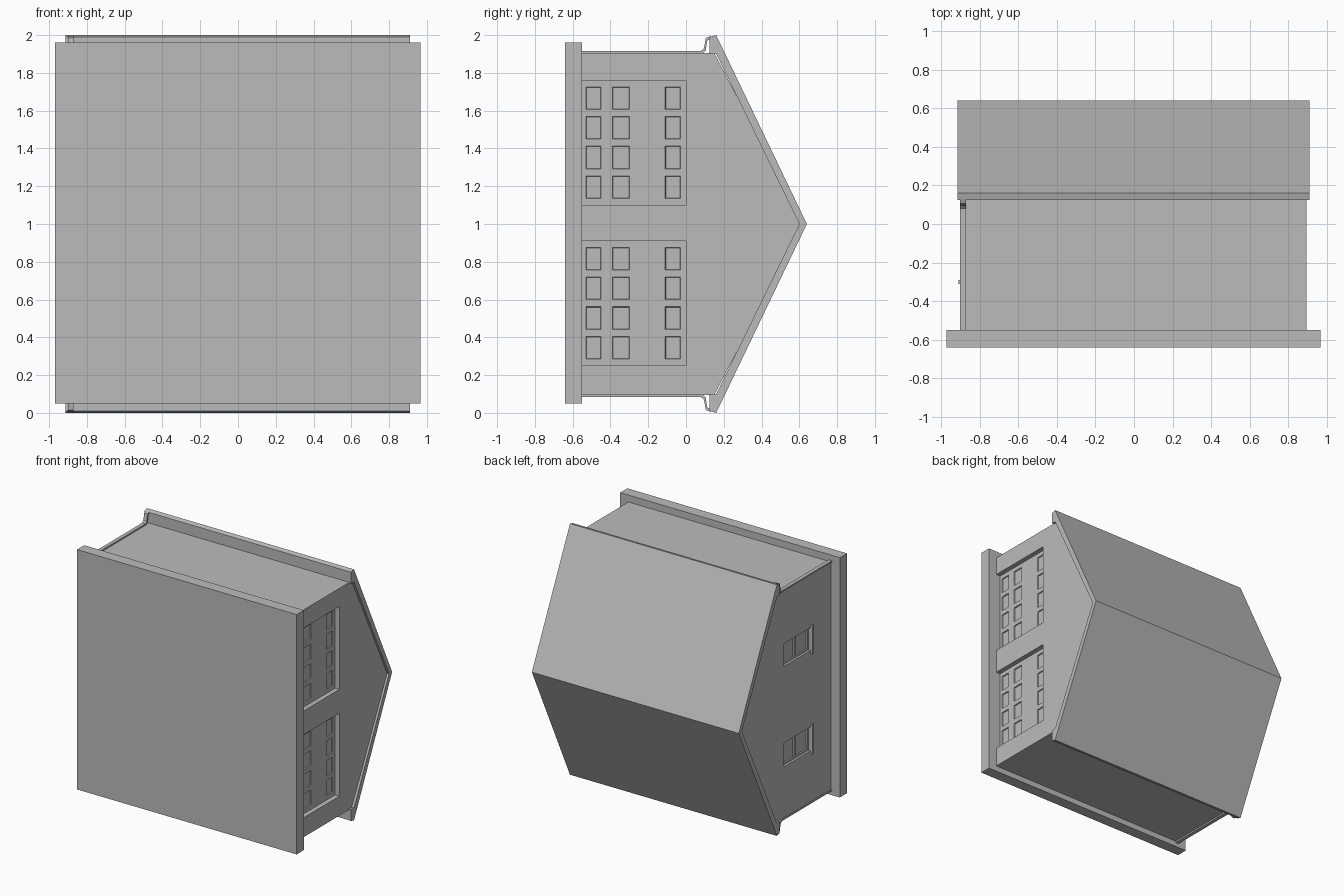
import bpy
import bmesh
from mathutils import Vector

old = bpy.data.objects.get("Cube")
if old:
    bpy.data.objects.remove(old, do_unlink=True)

GREY = (0.5, 0.5, 0.5, 1.0)
mat = bpy.data.materials.new("plain grey")
mat.use_nodes = True
mat.diffuse_color = GREY
mat.node_tree.nodes["Principled BSDF"].inputs["Base Color"].default_value = GREY


def finish(name, bm):
    bmesh.ops.recalc_face_normals(bm, faces=bm.faces)
    mesh = bpy.data.meshes.new(name)
    bm.to_mesh(mesh)
    bm.free()
    mesh.materials.append(mat)
    ob = bpy.data.objects.new(name, mesh)
    bpy.context.collection.objects.link(ob)
    return ob


def add_box(bm, xs, ys, zs):
    """Add a box given by its range on each axis."""
    verts = bmesh.ops.create_cube(bm, size=1)["verts"]
    for v in verts:
        v.co = Vector([(r[0] + r[1]) / 2 + c * (r[1] - r[0])
                       for c, r in zip(v.co, (xs, ys, zs))])


def boxes(name, ranges):
    bm = bmesh.new()
    for r in ranges:
        add_box(bm, *r)
    return finish(name, bm)


def prism(name, profile, x0, x1):
    """Extrude a (y, z) outline along x."""
    bm = bmesh.new()
    face = bm.faces.new([bm.verts.new((x0, y, z)) for y, z in profile])
    ext = bmesh.ops.extrude_face_region(bm, geom=[face])["geom"]
    moved = [v for v in ext if isinstance(v, bmesh.types.BMVert)]
    bmesh.ops.translate(bm, vec=(x1 - x0, 0, 0), verts=moved)
    return finish(name, bm)


def mirrored(half):
    """Complete an outline symmetric about z = 1."""
    return half + [(y, 2 - z) for y, z in reversed(half) if z != 1]


BASE_Y, DOOR_Y = -0.55, 0.0
WALL_L, WALL_R = -0.893, 0.893
DOORS = [(0.25, 0.91), (1.10, 1.76)]
WINDOWS = [(0.50, 0.69), (1.30, 1.48)]
WIN_Y = (-0.29, 0.045)
DOOR_X = WALL_R - 0.05
PANE_X = WALL_L + 0.03

# Ground slab
boxes("base_slab", [((-0.97, 0.965), (-0.64, BASE_Y), (0.05, 1.96))])

# Walls with gables, cut for the doors and windows
walls = prism("walls", mirrored([(BASE_Y, 0.095), (0.15, 0.095), (0.62, 1.0)]),
              WALL_L, WALL_R)
cuts = [((DOOR_X, 1.0), (BASE_Y - 0.02, DOOR_Y), z) for z in DOORS]
cuts += [((-1.0, PANE_X), WIN_Y, z) for z in WINDOWS]
cutter = boxes("opening_cutter", cuts)
cutter.hide_render = True
mod = walls.modifiers.new("openings", "BOOLEAN")
mod.object = cutter
mod.solver = "EXACT"
bpy.context.view_layer.objects.active = walls
bpy.ops.object.modifier_apply(modifier=mod.name)
bpy.data.objects.remove(cutter, do_unlink=True)

# Pitched roof with boxed eaves
outer = [(0.16, 0.0), (0.64, 1.0), (0.16, 2.0)]
inner = [(0.125, 1.99), (0.125, 1.90), (0.16, 1.90),
         (0.60, 1.0), (0.16, 0.10), (0.125, 0.10), (0.125, 0.01)]
prism("roof", outer + inner, -0.913, 0.91)

# Downspouts, one on each eave
spout = [(BASE_Y, 1.905), (0.09, 1.905), (0.105, 1.92), (0.112, 1.97), (0.13, 1.98),
         (0.13, 1.995), (0.105, 1.985), (0.095, 1.93), (0.08, 1.917), (BASE_Y, 1.917)]
prism("downspout_left", spout, -0.90, -0.87)
prism("downspout_right", [(y, 2 - z) for y, z in spout], -0.90, -0.87)

# Garage doors with sunken panels
ROWS = [(-0.53, -0.45), (-0.39, -0.30), (-0.11, -0.03)]
for i, (z0, z1) in enumerate(DOORS):
    cols = [(z0 + 0.035 + k * 0.157, z0 + 0.155 + k * 0.157) for k in range(4)]
    ys = [BASE_Y] + [y for r in ROWS for y in r] + [DOOR_Y]
    zs = [z0] + [z for c in cols for z in c] + [z1]
    bm = bmesh.new()
    grid = [[bm.verts.new((DOOR_X + 0.012, y, z)) for z in zs] for y in ys]
    panels = []
    for a in range(len(ys) - 1):
        for b in range(len(zs) - 1):
            f = bm.faces.new((grid[a][b], grid[a + 1][b],
                              grid[a + 1][b + 1], grid[a][b + 1]))
            if a % 2 and b % 2:
                panels.append(f)
    bm.normal_update()
    bmesh.ops.inset_individual(bm, faces=panels, thickness=0.004, depth=-0.008)
    finish(f"garage_door_{i + 1}", bm)

# Window frames, mullions and sills
for i, (z0, z1) in enumerate(WINDOWS):
    xs = (PANE_X - 0.012, PANE_X + 0.005)
    y0, y1 = WIN_Y
    mid = (y0 + y1) / 2
    t = 0.014
    boxes(f"window_frame_{i + 1}", [
        (xs, (y0, y0 + t), (z0, z1)),
        (xs, (y1 - t, y1), (z0, z1)),
        (xs, (mid - t, mid + t), (z0, z1)),
        (xs, (y0, y1), (z0, z0 + t)),
        (xs, (y0, y1), (z1 - t, z1))])
    boxes(f"window_sill_{i + 1}",
          [((-0.91, PANE_X), (y0 - 0.02, y0), (z0 - 0.025, z1 + 0.02))])
